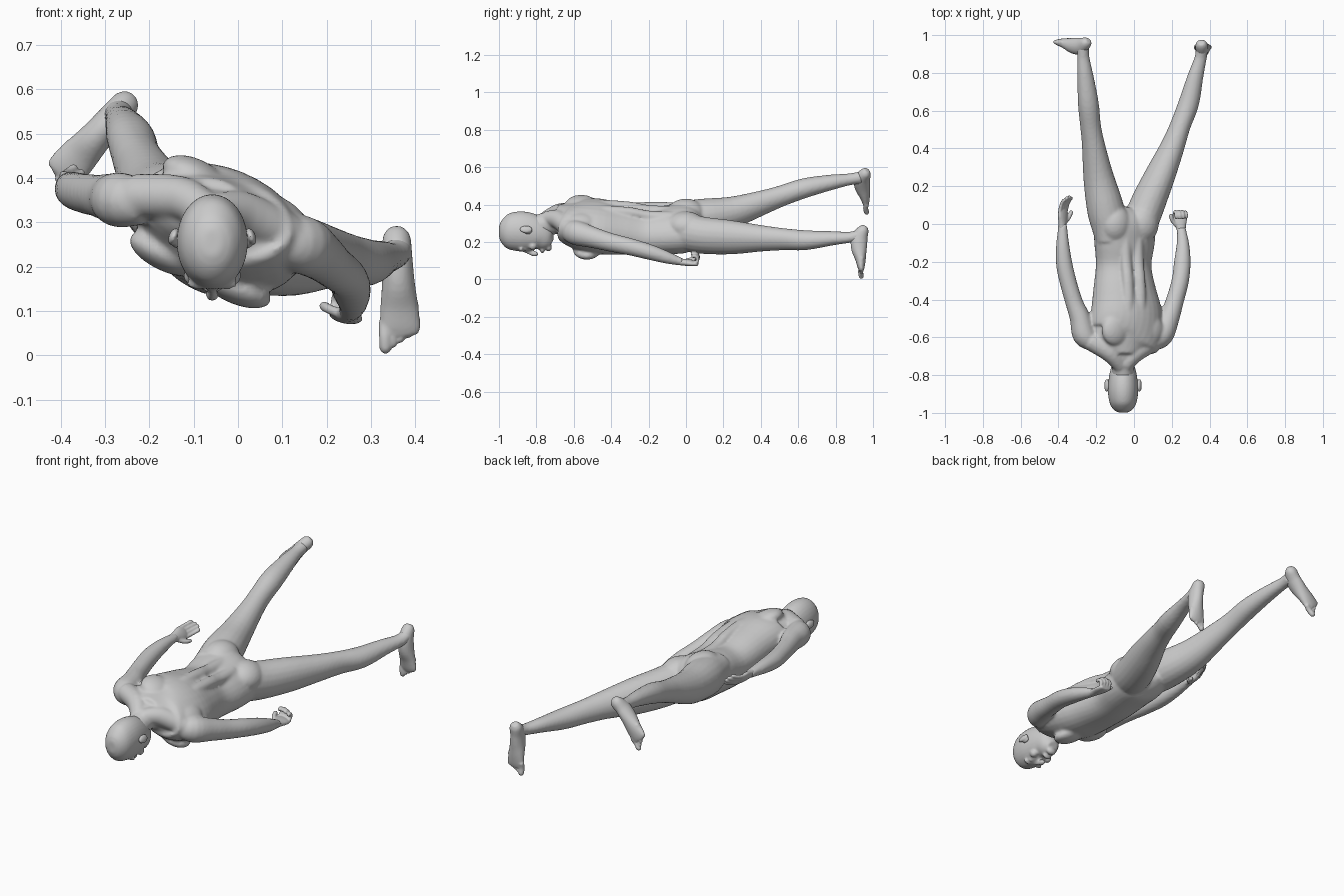
import bpy, bmesh
from math import sin, cos, pi, radians
from mathutils import Vector as V, Matrix


def side(deg):
    """Width axis: x axis rolled about y."""
    return V((cos(radians(deg)), 0, -sin(radians(deg))))


def loft(bm, pts, roll=0, n=20, steps=4):
    """Elliptical tube through (x, y, z, half_width, half_depth[, roll])."""
    p = [tuple(q) + ((roll,) if len(q) == 5 else ()) for q in pts]
    e = [p[0]] + p + [p[-1]]
    path = []
    for k in range(1, len(e) - 2):
        for s in range(steps):
            t = s / steps
            path.append([0.5 * (2*b + (c-a)*t + (2*a-5*b+4*c-d)*t*t + (3*b-a-3*c+d)*t**3)
                         for a, b, c, d in zip(*e[k-1:k+3])])
    path.append(list(p[-1]))
    rings = []
    for i, q in enumerate(path):
        tan = (V(path[min(i+1, len(path)-1)][:3]) - V(path[max(i-1, 0)][:3])).normalized()
        w = side(q[5])
        w = (w - tan * w.dot(tan)).normalized()
        d = tan.cross(w)
        rings.append([bm.verts.new(V(q[:3]) + w*q[3]*cos(2*pi*j/n) + d*q[4]*sin(2*pi*j/n))
                      for j in range(n)])
    for a, b in zip(rings, rings[1:]):
        for j in range(n):
            bm.faces.new((a[j], a[(j+1) % n], b[(j+1) % n], b[j]))
    bm.faces.new(rings[0][::-1])
    bm.faces.new(rings[-1])


def ball(bm, c, r, roll=0):
    m = Matrix.Translation(c) @ Matrix.Rotation(radians(roll), 4, 'Y') @ Matrix.Diagonal((*r, 1))
    bmesh.ops.create_uvsphere(bm, u_segments=20, v_segments=12, radius=1, matrix=m)


def digit(bm, pts, r):
    """Rounded finger or toe."""
    end = pts[-1] + (pts[-1] - pts[-2]).normalized() * r * 0.8
    loft(bm, [(*q, r, r) for q in pts] + [(*end, r*0.45, r*0.45)], n=10, steps=3)


def skin(name, bm, voxel, smooth=4):
    """Fuse the overlapping forms into one smooth surface."""
    bmesh.ops.recalc_face_normals(bm, faces=bm.faces)
    me = bpy.data.meshes.new(name)
    bm.to_mesh(me)
    bm.free()
    ob = bpy.data.objects.new(name, me)
    bpy.context.collection.objects.link(ob)
    r = ob.modifiers.new("fuse", 'REMESH')
    r.mode, r.voxel_size, r.use_smooth_shade = 'VOXEL', voxel, True
    s = ob.modifiers.new("soften", 'SMOOTH')
    s.factor, s.iterations = 0.5, smooth


# Torso, rolled with the +x side down
bm = bmesh.new()
loft(bm, [(-.06, -.70, .335, .075, .065, 12), (-.06, -.64, .32, .17, .09, 18),
          (-.045, -.58, .30, .20, .122, 20), (-.04, -.48, .285, .20, .137, 24),
          (-.05, -.35, .27, .175, .127, 26), (-.055, -.22, .255, .155, .115, 28),
          (-.05, -.10, .265, .17, .118, 28), (-.05, 0, .275, .172, .118, 28),
          (-.045, .06, .275, .13, .09, 28), (-.04, .09, .275, .07, .05, 28)], n=32)

# Muscle forms on chest and back, mirrored across the spine
U, D = side(25), V((sin(radians(25)), 0, cos(radians(25))))


def body(u, y, v):
    return V((-.045, y, .28)) + U*u + D*v


for s in (-1, 1):
    ball(bm, body(s*.085, -.53, -.095), (.09, .075, .04), 25)      # chest
    ball(bm, body(s*.10, -.56, .088), (.078, .085, .042), 25)      # shoulder blade
    ball(bm, body(s*.08, .0, .05), (.085, .10, .07), 25)           # buttock
    loft(bm, [(*body(s*.035, y, v), .03, .025) for y, v in
              ((-.6, .095), (-.45, .115), (-.3, .105), (-.2, .085), (-.08, .08))], 25)
loft(bm, [(-.07, -.75, .325, .04, .04), (-.13, -.68, .355, .05, .05), (-.23, -.62, .36, .05, .05)])
loft(bm, [(-.05, -.75, .325, .04, .04), (.01, -.68, .32, .05, .05), (.11, -.62, .27, .05, .05)])

# Neck
loft(bm, [(-.058, -.83, .275, .055, .06), (-.058, -.77, .29, .06, .063),
          (-.06, -.71, .305, .064, .065), (-.06, -.62, .32, .08, .08)])

# Legs
loft(bm, [(-.13, -.1, .33, .07, .07), (-.135, 0, .325, .095, .095), (-.155, .1, .335, .098, .098),
          (-.188, .25, .36, .08, .085), (-.215, .42, .415, .06, .065), (-.23, .52, .45, .055, .056),
          (-.242, .64, .49, .056, .052), (-.257, .78, .52, .044, .04), (-.268, .88, .536, .033, .031),
          (-.27, .94, .545, .033, .035)], 28)
loft(bm, [(.02, -.1, .26, .07, .08), (.035, 0, .25, .09, .1), (.07, .1, .235, .092, .1),
          (.135, .25, .225, .08, .092), (.2, .4, .22, .064, .072), (.245, .52, .215, .054, .06),
          (.29, .64, .21, .055, .053), (.325, .78, .22, .043, .038), (.353, .88, .226, .033, .029),
          (.361, .94, .24, .033, .034)], 20)

# Arms
loft(bm, [(-.21, -.63, .345, .045, .05), (-.262, -.59, .35, .062, .062), (-.285, -.5, .355, .055, .056),
          (-.315, -.42, .36, .047, .048), (-.345, -.32, .365, .045, .045), (-.368, -.22, .372, .044, .042),
          (-.377, -.12, .38, .036, .035), (-.378, -.03, .385, .026, .024), (-.378, .0, .385, .026, .02)])
loft(bm, [(.09, -.63, .26, .045, .05), (.145, -.59, .25, .062, .066), (.185, -.5, .225, .055, .057),
          (.215, -.41, .2, .048, .05), (.245, -.3, .175, .046, .046), (.256, -.2, .148, .044, .042),
          (.259, -.11, .12, .034, .034), (.253, -.045, .1, .026, .024), (.25, -.02, .096, .026, .02)])
skin("body", bm, .008, 5)

# Head, facing down
HX = -.058
bm = bmesh.new()
loft(bm, [(HX, -.999, .255, .02, .03), (HX, -.985, .255, .047, .062), (HX, -.95, .255, .07, .094),
          (HX, -.89, .257, .08, .107), (HX, -.83, .25, .077, .103), (HX, -.78, .233, .068, .086),
          (HX, -.745, .205, .052, .058), (HX, -.722, .19, .03, .03)], n=32)
ball(bm, (HX, -.735, .172), (.028, .018, .022))                    # chin
ball(bm, (HX, -.768, .158), (.026, .013, .018))                    # lips
loft(bm, [(HX, -.87, .158, .008, .01), (HX, -.835, .146, .01, .014), (HX, -.808, .137, .015, .015),
          (HX, -.795, .143, .012, .01)], n=12)                     # nose
for s in (-1, 1):
    ball(bm, (HX + s*.032, -.882, .163), (.026, .01, .014))        # brow
    ball(bm, (HX + s*.03, -.86, .164), (.014, .01, .011))          # eye
    ball(bm, (HX + s*.045, -.82, .18), (.02, .022, .022))          # cheek
skin("head", bm, .006, 3)

# Ears
for s, nm in ((-1, "ear_high"), (1, "ear_low")):
    bm = bmesh.new()
    ball(bm, (HX + s*.087, -.855, .268), (.011, .034, .02), s*-20)
    ball(bm, (HX + s*.08, -.845, .258), (.012, .022, .016))
    skin(nm, bm, .004, 2)


def foot(name, heel, f, roll, inner):
    """Foot from heel to toes; inner points to the big toe."""
    heel, f = V(heel), V(f).normalized()
    w = side(roll) * inner
    bm = bmesh.new()
    loft(bm, [(*(heel + f*t + V((0, dy, 0))), hw, hd) for t, dy, hw, hd in
              ((0, 0, .016, .015), (.018, -.01, .031, .03), (.065, -.03, .034, .044),
               (.12, -.03, .037, .042), (.175, -.02, .043, .029), (.22, -.015, .046, .019),
               (.24, -.013, .04, .012))], roll)
    for i in range(5):
        o = heel + w*(.035 - .0175*i) + V((0, -.012, 0))
        t = .27 - .0105*i
        digit(bm, [o + f*(t-.06), o + f*(t-.03) + V((0, -.005, 0)), o + f*t], .014 if i == 0 else .0095)
    skin(name, bm, .005, 3)


foot("foot_high", (-.24, .97, .583), (-.66, .03, -.74), 43, 1)
foot("foot_low", (.357, .96, .285), (.04, -.04, -1), 0, -1)


def hand(name, wrist, f, roll, thumb, palm, curl):
    """Palm, four bending fingers and a thumb."""
    o, f, p = V(wrist), V(f).normalized(), V(palm).normalized()
    w = side(roll) * thumb
    bm = bmesh.new()
    loft(bm, [(*(o + f*t), hw, hd) for t, hw, hd in
              ((-.015, .022, .018), (.02, .028, .018), (.055, .037, .017), (.085, .036, .013),
               (.095, .03, .009))], roll)
    for i, k in enumerate((.92, 1, .94, .78)):
        q, a = o + f*.08 + w*(.028 - .0185*i), 0
        pts = [q]
        for seg in (.038, .027, .02):
            a += radians(curl)
            q = q + (f*cos(a) + p*sin(a)) * seg * k
            pts.append(q)
        digit(bm, pts, .0095)
    digit(bm, [o + f*.02 + w*.02, o + f*.045 + w*.042 + p*.008, o + f*.075 + w*.052 + p*.016], .011)
    skin(name, bm, .0045, 2)


hand("hand_high", (-.378, -.012, .385), (.02, 1, 0), 53, 1, (.8, 0, .6), 14)
hand("hand_low", (.25, -.03, .094), (-.1, 1, -.1), 10, -1, (.17, 0, 1), 62)
